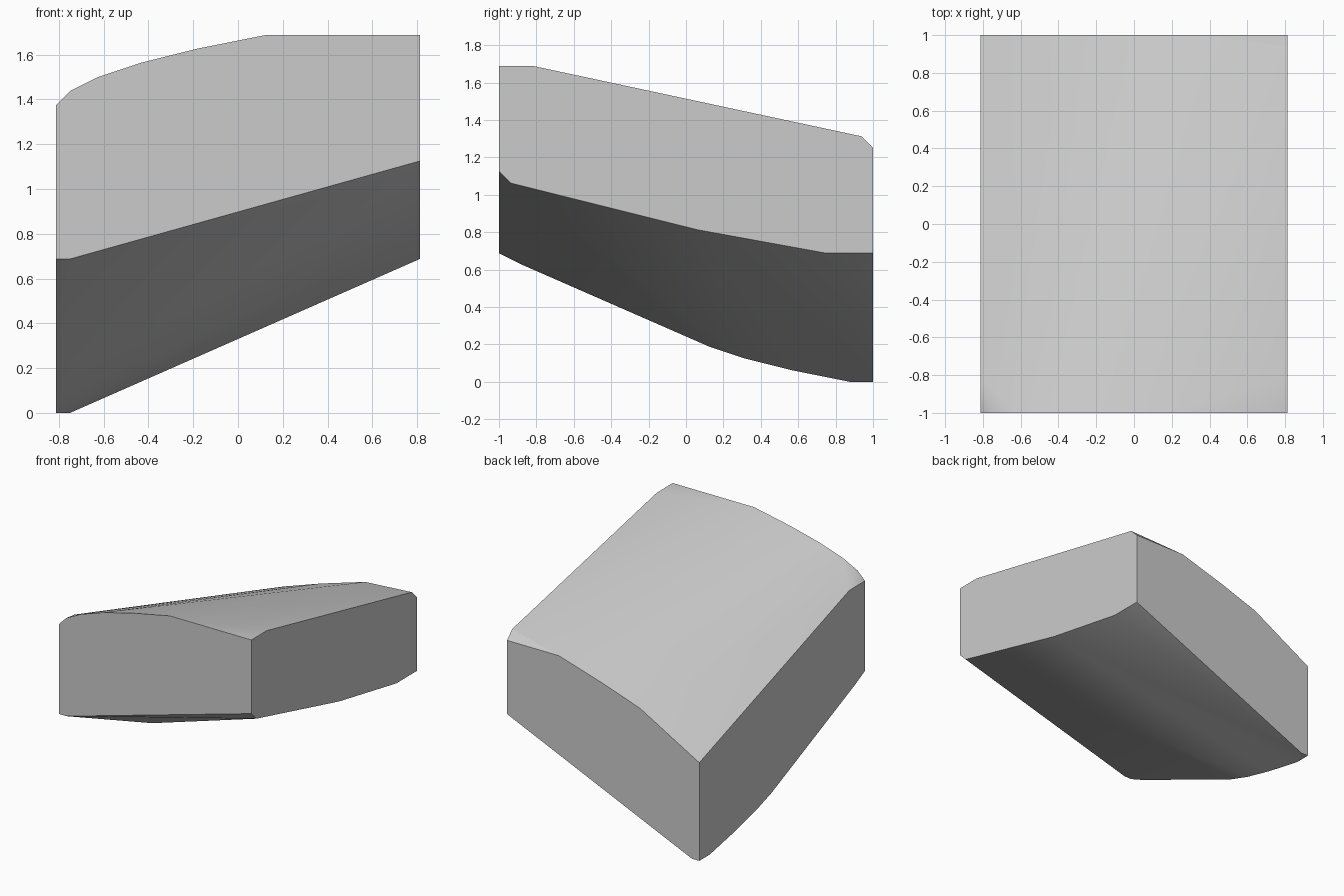
import bpy
import bmesh
import math

cube = bpy.data.objects.get("Cube")
if cube:
    bpy.data.objects.remove(cube)

UNIT = 1 / 16
HALF_X, HALF_Y = 13, 16

# Upper and lower edge profiles of the four upright walls, as (along, height)
front_wall = [(-13, 22), (-12, 23), (-10, 24), (-7, 25), (-3, 26), (2, 27), (13, 27),
              (-13, 11), (-12, 11), (13, 18)]
back_wall = [(13, 20), (6, 20), (0, 18.2), (-5, 16.5), (-13, 12),
             (-13, 0), (-12, 0), (13, 11)]
left_wall = [(-16, 27), (-13, 27), (15, 21), (16, 20),
             (-15, 17), (1, 13), (12, 11), (16, 11)]
right_wall = [(16, 12), (-13, 22), (-16, 22),
              (-14, 10), (2, 3), (5, 2), (9, 1), (14, 0), (16, 0)]

points = {(x, -HALF_Y, z) for x, z in front_wall}
points |= {(x, HALF_Y, z) for x, z in back_wall}
points |= {(HALF_X, y, z) for y, z in left_wall}
points |= {(-HALF_X, y, z) for y, z in right_wall}

# Convex block stretched between the wall profiles
bm = bmesh.new()
for point in sorted(points):
    bm.verts.new([c * UNIT for c in point])
hull = bmesh.ops.convex_hull(bm, input=bm.verts)
loose = [v for v in bm.verts if not v.link_faces]
bmesh.ops.delete(bm, geom=loose, context="VERTS")
bmesh.ops.dissolve_limit(bm, angle_limit=math.radians(0.2),
                         verts=bm.verts, edges=bm.edges)
bmesh.ops.recalc_face_normals(bm, faces=bm.faces)

mesh = bpy.data.meshes.new("sloped_block")
bm.to_mesh(mesh)
bm.free()
block = bpy.data.objects.new("sloped_block", mesh)
bpy.context.collection.objects.link(block)

# Plain grey finish
grey = bpy.data.materials.new("light_grey")
grey.use_nodes = True
colour = (0.6, 0.6, 0.6, 1)
grey.diffuse_color = colour
grey.node_tree.nodes["Principled BSDF"].inputs["Base Color"].default_value = colour
mesh.materials.append(grey)

# Smooth the curved top and underside, keep the wall edges crisp
bpy.ops.object.select_all(action="DESELECT")
block.select_set(True)
bpy.context.view_layer.objects.active = block
bpy.ops.object.shade_smooth_by_angle(angle=math.radians(30))
